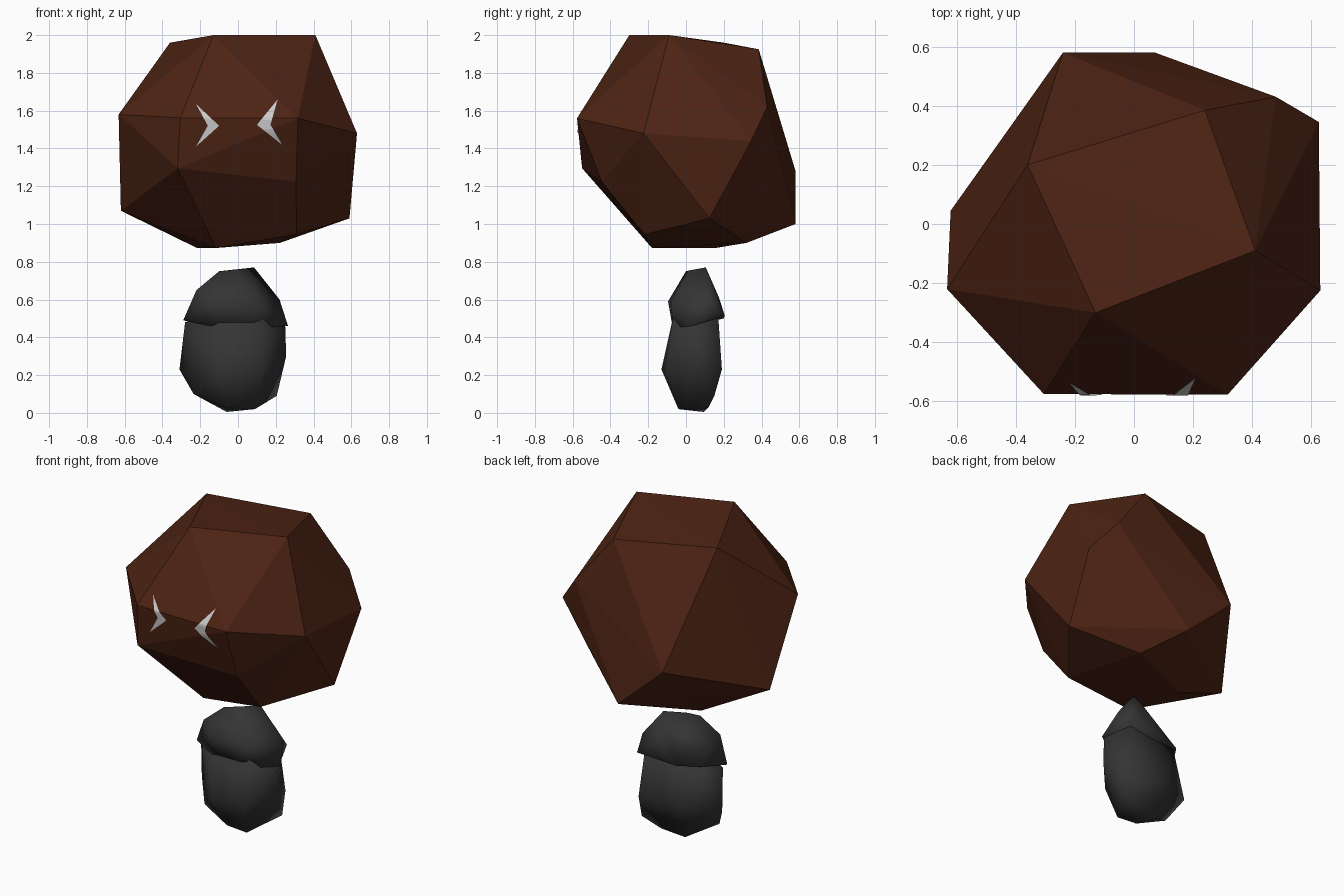
import bpy, bmesh, math
from mathutils import Vector
from mathutils.bvhtree import BVHTree

if "Cube" in bpy.data.objects:
    bpy.data.objects.remove(bpy.data.objects["Cube"])


def material(name, rgb):
    m = bpy.data.materials.new(name)
    m.diffuse_color = (*rgb, 1)
    m.use_nodes = True
    m.node_tree.nodes["Principled BSDF"].inputs["Base Color"].default_value = m.diffuse_color
    return m


def add_object(name, bm, mat):
    bmesh.ops.recalc_face_normals(bm, faces=bm.faces)
    me = bpy.data.meshes.new(name)
    bm.to_mesh(me)
    me.materials.append(mat)
    ob = bpy.data.objects.new(name, me)
    bpy.context.collection.objects.link(ob)
    return ob


def hull(points):
    bm = bmesh.new()
    for p in points:
        bm.verts.new(p)
    res = bmesh.ops.convex_hull(bm, input=bm.verts)
    loose = [v for v in bm.verts if not v.link_faces]
    bmesh.ops.delete(bm, geom=loose, context='VERTS')
    return bm


brown = material("brown", (0.075, 0.017, 0.007))
charcoal = material("charcoal", (0.035, 0.035, 0.035))
pale = material("pale", (0.8, 0.8, 0.8))

# Head: tilted, irregular faceted rock with flat faces
top = [(-.36, .20, 1.96), (.24, .385, 1.925), (.41, -.09, 2), (-.13, -.30, 2)]
middle = [(-.24, .58, 1.28), (.07, .58, 1.0), (.48, .43, 1.62), (.625, .345, 1.44),
          (.63, -.225, 1.48), (.317, -.577, 1.56), (-.305, -.575, 1.562),
          (-.632, -.22, 1.58), (-.62, .045, 1.07), (-.32, -.55, 1.295),
          (.307, -.447, 1.225), (.59, .124, 1.03)]
bottom = [(-.217, .156, .873), (-.116, -.18, .873), (.222, .32, .90), (.31, -.22, .945)]
bm = hull(top + middle + bottom)
surface = BVHTree.FromBMesh(bm)
bmesh.ops.dissolve_limit(bm, angle_limit=math.radians(2.5), verts=bm.verts, edges=bm.edges)
add_object("head", bm, brown)

# Body: lower stone and the upper mantle that overhangs it, both smooth
lower = [(-.31, .08, .23), (-.235, 0, .10), (-.06, .095, .005), (.09, -.04, .02),
         (-.05, -.04, .03), (.09, .12, .03), (.205, .15, .09), (.255, .03, .30),
         (-.10, -.13, .23), (.12, -.115, .23), (.20, .19, .23), (-.10, .19, .23),
         (-.28, .03, .48), (.25, .03, .46), (-.18, .13, .52), (.17, .17, .52),
         (-.10, -.07, .50), (.12, -.07, .50)]
upper = [(-.29, 0, .49), (-.22, -.03, .65), (-.10, 0, .75), (.085, .105, .77),
         (.22, .12, .60), (.265, .03, .46), (.20, .205, .515), (-.07, .20, .50),
         (-.20, .14, .505), (-.10, -.095, .59), (.10, -.08, .59), (-.10, -.07, .45),
         (.12, -.07, .45), (.08, .175, .61), (-.02, .02, .755)]
for name, pts in (("lower_body", lower), ("upper_body", upper)):
    ob = add_object(name, hull(pts), charcoal)
    for p in ob.data.polygons:
        p.use_smooth = True


# Eyes: chevrons laid on the front faces of the head
def on_head(p):
    hit = surface.ray_cast(Vector((p.x, -2, p.y)), Vector((0, 1, 0)))[0]
    return hit + Vector((0, -.005, 0))


def eye(name, up, tip, down, notch):
    bm = bmesh.new()
    steps = 10
    for end in (up, down):
        e = Vector(end)
        rows = []
        for i in range(steps + 1):
            t = .01 + .99 * i / steps
            rows.append([bm.verts.new(on_head(e.lerp(Vector(q), t))) for q in (tip, notch)])
        for a, b in zip(rows, rows[1:]):
            bm.faces.new((a[0], a[1], b[1], b[0]))
    bmesh.ops.remove_doubles(bm, verts=bm.verts, dist=.0001)
    add_object(name, bm, pale)


eye("left_eye", (-.222, 1.635), (-.10, 1.52), (-.222, 1.41), (-.16, 1.52))
eye("right_eye", (.21, 1.66), (.10, 1.525), (.233, 1.42), (.172, 1.525))
